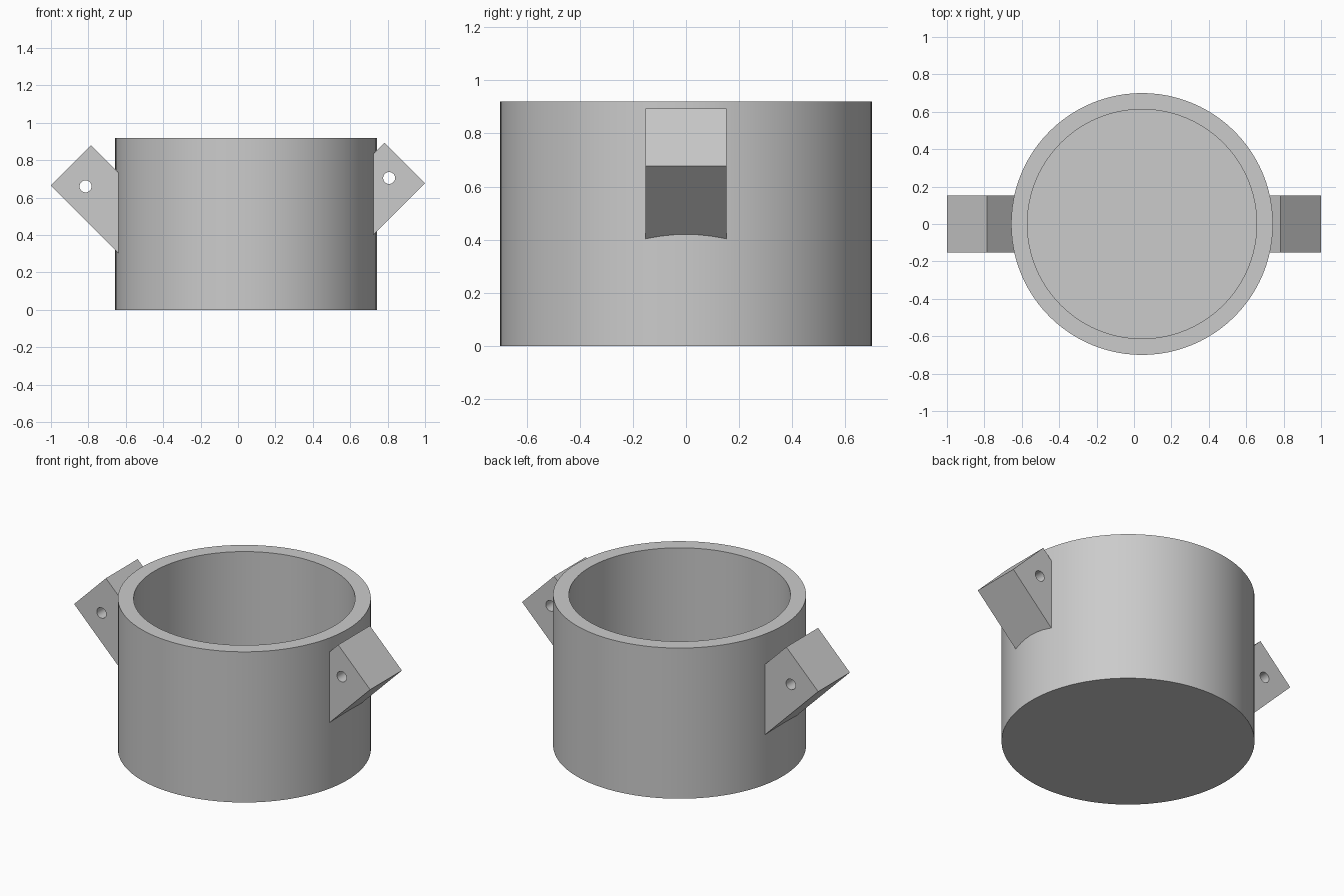
import bpy, bmesh, math
from mathutils import Matrix, Vector

cube = bpy.data.objects.get("Cube")
if cube:
    bpy.data.objects.remove(cube)

grey = bpy.data.materials.new("plain grey")
grey.use_nodes = True
colour = (0.6, 0.6, 0.6, 1)
grey.diffuse_color = colour
grey.node_tree.nodes["Principled BSDF"].inputs["Base Color"].default_value = colour

CUP_X, OUTER, INNER, HEIGHT, FLOOR = 0.043, 0.70, 0.613, 0.92, 0.09
HALF_WIDTH = 0.153


def finish(name, bm):
    bmesh.ops.remove_doubles(bm, verts=bm.verts, dist=1e-5)
    bmesh.ops.recalc_face_normals(bm, faces=bm.faces)
    mesh = bpy.data.meshes.new(name)
    bm.to_mesh(mesh)
    bm.free()
    mesh.materials.append(grey)
    obj = bpy.data.objects.new(name, mesh)
    bpy.context.collection.objects.link(obj)
    return obj


def shade(obj):
    bpy.ops.object.select_all(action='DESELECT')
    obj.select_set(True)
    bpy.context.view_layer.objects.active = obj
    bpy.ops.object.shade_smooth_by_angle(angle=math.radians(30))


# Cup: a lathed wall and floor section
bm = bmesh.new()
section = [(0, 0), (OUTER, 0), (OUTER, HEIGHT), (INNER, HEIGHT), (INNER, FLOOR), (0, FLOOR)]
verts = [bm.verts.new((r, 0, z)) for r, z in section]
edges = [bm.edges.new(pair) for pair in zip(verts, verts[1:])]
bmesh.ops.spin(bm, geom=verts + edges, cent=(0, 0, 0), axis=(0, 0, 1),
               angle=math.tau, steps=96, use_merge=True)
cup = finish("cup", bm)
cup.location.x = CUP_X
shade(cup)


# Lug: tilted square block sunk into the wall, with a pin hole
def lug(name, tip, top, root_x, hole):
    top_drop = abs(top[0] - root_x)
    tip_drop = abs(tip[0] - root_x)
    outline = [tip, top, (root_x, top[1] - top_drop), (root_x, tip[1] - tip_drop)]
    bm = bmesh.new()
    face = bm.faces.new([bm.verts.new((x, -HALF_WIDTH, z)) for x, z in outline])
    side = bmesh.ops.extrude_face_region(bm, geom=[face])["geom"]
    bmesh.ops.translate(bm, vec=Vector((0, 2 * HALF_WIDTH, 0)),
                        verts=[v for v in side if isinstance(v, bmesh.types.BMVert)])
    block = finish(name, bm)

    bm = bmesh.new()
    place = Matrix.Translation((hole[0], 0, hole[1])) @ Matrix.Rotation(math.pi / 2, 4, 'X')
    bmesh.ops.create_cone(bm, cap_ends=True, segments=32, radius1=0.032, radius2=0.032,
                          depth=4 * HALF_WIDTH, matrix=place)
    cutter = finish(name + "_hole_cutter", bm)
    cut = block.modifiers.new("pin hole", 'BOOLEAN')
    cut.operation = 'DIFFERENCE'
    cut.solver = 'EXACT'
    cut.object = cutter
    bpy.ops.object.select_all(action='DESELECT')
    block.select_set(True)
    bpy.context.view_layer.objects.active = block
    bpy.ops.object.modifier_apply(modifier=cut.name)
    bpy.data.objects.remove(cutter)
    shade(block)


lug("left_lug", (1.0, 0.677), (0.784, 0.893), 0.70, (0.808, 0.705))
lug("right_lug", (-1.0, 0.665), (-0.785, 0.88), -0.61, (-0.815, 0.66))
